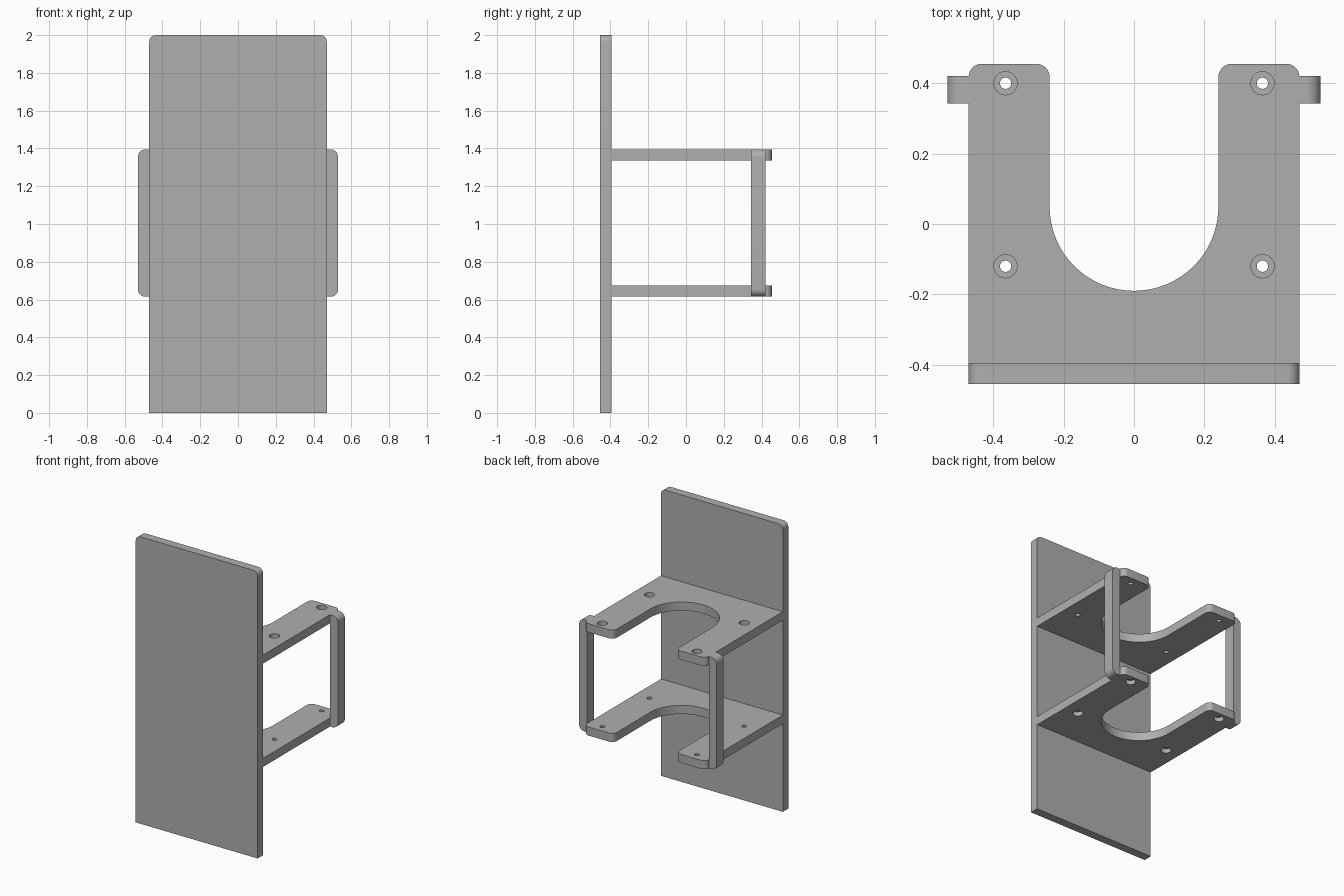
import bpy
import bmesh
from math import cos, sin, pi, radians
from mathutils import Matrix

cube = bpy.data.objects.get("Cube")
if cube:
    bpy.data.objects.remove(cube, do_unlink=True)

THICK = 0.06
HALF_W = 0.47
BACK, FRONT = 0.455, -0.455
SHELF_FRONT = FRONT + THICK
LOW, HIGH = 0.615, 1.395

grey = bpy.data.materials.new("plain grey")
grey.use_nodes = True
grey.diffuse_color = (0.43, 0.43, 0.43, 1)
grey.node_tree.nodes["Principled BSDF"].inputs["Base Color"].default_value = grey.diffuse_color


def arc(cx, cy, r, start, end, steps=8):
    """Points along an arc, angles in degrees."""
    angles = [radians(start + (end - start) * i / steps) for i in range(steps + 1)]
    return [(cx + r * cos(a), cy + r * sin(a)) for a in angles]


def prism(name, outline, lo, hi, upright=False):
    """Extrude an outline along z, or along y when upright."""
    bm = bmesh.new()
    face = bm.faces.new([bm.verts.new((u, lo, v) if upright else (u, v, lo))
                         for u, v in outline])
    new = bmesh.ops.extrude_face_region(bm, geom=[face])["geom"]
    shift = (0, hi - lo, 0) if upright else (0, 0, hi - lo)
    bmesh.ops.translate(bm, vec=shift,
                        verts=[g for g in new if isinstance(g, bmesh.types.BMVert)])
    bmesh.ops.recalc_face_normals(bm, faces=bm.faces)
    return finish(name, bm)


def finish(name, bm):
    mesh = bpy.data.meshes.new(name)
    bm.to_mesh(mesh)
    bm.free()
    mesh.materials.append(grey)
    obj = bpy.data.objects.new(name, mesh)
    bpy.context.collection.objects.link(obj)
    return obj


def select(obj):
    bpy.ops.object.select_all(action="DESELECT")
    obj.select_set(True)
    bpy.context.view_layer.objects.active = obj


def smooth(obj):
    select(obj)
    bpy.ops.object.shade_smooth_by_angle(angle=radians(30))


def drill(obj, radius, z, depth):
    """Cut the four screw positions with cylinders centred on height z."""
    bm = bmesh.new()
    for x in (-0.365, 0.365):
        for y in (-0.12, 0.4):
            bmesh.ops.create_cone(bm, cap_ends=True, segments=32, radius1=radius,
                                  radius2=radius, depth=depth,
                                  matrix=Matrix.Translation((x, y, z)))
    cutter = finish("hole_cutter", bm)
    cutter.hide_render = True
    mod = obj.modifiers.new("holes", "BOOLEAN")
    mod.operation = "DIFFERENCE"
    mod.solver = "EXACT"
    mod.object = cutter
    select(obj)
    bpy.ops.object.modifier_apply(modifier=mod.name)
    bpy.data.objects.remove(cutter, do_unlink=True)


# Tall front plate with rounded top corners
r = 0.035
plate = ([(-HALF_W, 0), (HALF_W, 0)]
         + arc(HALF_W - r, 2 - r, r, 0, 90)
         + arc(r - HALF_W, 2 - r, r, 90, 180))
smooth(prism("front_plate", plate, FRONT, SHELF_FRONT, upright=True))

# Two U-shaped shelves, counterbored on their outer faces
r, slot = 0.037, 0.24
right_arm = (arc(HALF_W - r, BACK - r, r, 0, 90)
             + arc(slot + r, BACK - r, r, 90, 180))
left_arm = [(-x, y) for x, y in reversed(right_arm)]
u_curve = arc(0, 0.05, slot, 0, -180, 32)
shelf = ([(-HALF_W, SHELF_FRONT), (HALF_W, SHELF_FRONT)]
         + right_arm + u_curve + left_arm)
for name, base, outer in (("lower_shelf", LOW, LOW),
                          ("upper_shelf", HIGH - THICK, HIGH)):
    obj = prism(name, shelf, base, base + THICK)
    drill(obj, 0.016, base + THICK / 2, THICK * 2)
    drill(obj, 0.033, outer, THICK)
    smooth(obj)

# Side straps joining the shelves, rounded on the outer corners
r, out = 0.04, 0.53
strap = ([(HALF_W, LOW)] + arc(out - r, LOW + r, r, -90, 0)
         + arc(out - r, HIGH - r, r, 0, 90) + [(HALF_W, HIGH)])
for name, side in (("left_strap", 1), ("right_strap", -1)):
    smooth(prism(name, [(side * x, z) for x, z in strap], 0.343, 0.42, upright=True))
